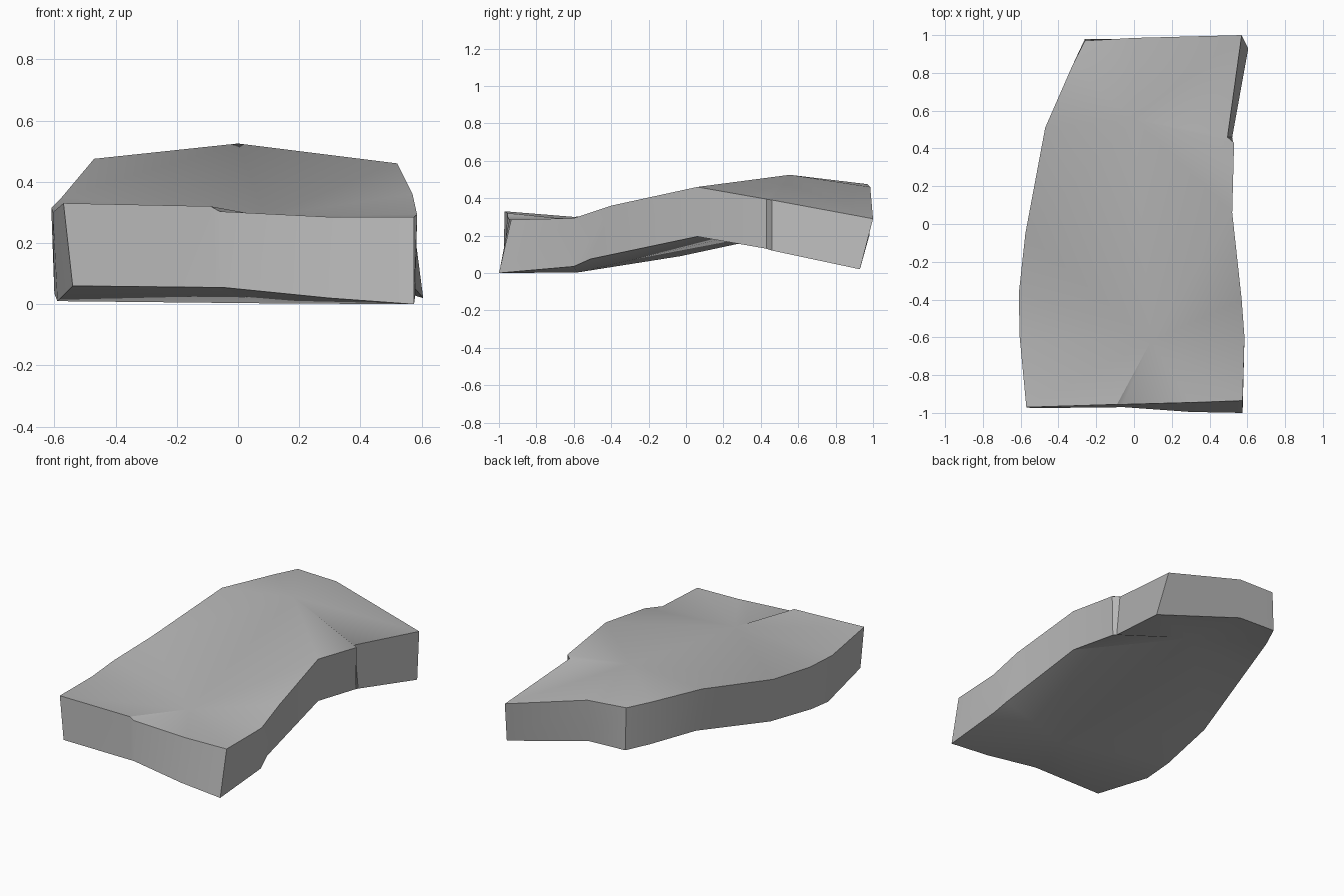
import bpy, bmesh, math
from mathutils import Vector

default_cube = bpy.data.objects.get("Cube")
if default_cube:
    bpy.data.objects.remove(default_cube, do_unlink=True)


def make_material(name, colour):
    material = bpy.data.materials.new(name)
    material.use_nodes = True
    material.diffuse_color = colour
    shader = material.node_tree.nodes["Principled BSDF"]
    shader.inputs["Base Color"].default_value = colour
    shader.inputs["Roughness"].default_value = 0.9
    return material


# Slab outline, counter-clockwise from the front left: upper corner, lower corner
front_rim = [
    ((-.57, -.97, .33), (-.54, -.975, .06)),
    ((-.09, -.955, .32), (-.08, -.97, .055)),
    ((-.06, -.955, .303), (-.05, -.97, .055)),
    ((.3, -.945, .285), (.3, -.995, .02)),
    ((.575, -.935, .285), (.575, -1, 0)),
]
right_rim = [
    ((.585, -.6, .293), (.58, -.6, .035)),
    ((.57, -.4, .36), (.56, -.51, .075)),
    ((.52, .06, .46), (.52, .06, .195)),
    ((.53, .43, .395), (.525, .43, .13)),
    ((.495, .46, .39), (.52, .46, .12)),
]
back_rim = [
    ((.57, 1, .29), (.605, .93, .02)),
    ((0, .985, .46), (0, .98, .2)),
    ((-.26, .97, .475), (-.26, .98, .21)),
]
left_rim = [
    ((-.33, .83, .475), (-.33, .83, .21)),
    ((-.47, .51, .475), (-.44, .53, .21)),
    ((-.575, -.05, .35), (-.57, -.03, .09)),
    ((-.61, -.37, .315), (-.6, -.4, .035)),
    ((-.605, -.6, .3), (-.59, -.58, .01)),
]
rim = front_rim + right_rim + back_rim + left_rim
right_turn = len(front_rim) + 2
left_turn = len(rim) - 3


def add_cap(bm, ring, front_hub, back_hub):
    """Fan each half of the ring to its own hub and join the hubs."""
    front = bm.verts.new(front_hub)
    back = bm.verts.new(back_hub)
    for i, vert in enumerate(ring):
        hub = back if right_turn <= i < left_turn else front
        bm.faces.new((vert, ring[(i + 1) % len(ring)], hub))
    bm.faces.new((ring[right_turn], back, front))
    bm.faces.new((ring[left_turn], front, back))


def build_slab():
    bm = bmesh.new()
    upper = [bm.verts.new(Vector(top)) for top, low in rim]
    lower = [bm.verts.new(Vector(low)) for top, low in rim]
    # Broken side walls
    for i in range(len(rim)):
        j = (i + 1) % len(rim)
        bm.faces.new((lower[i], lower[j], upper[j], upper[i]))
    # Dished top and matching underside
    add_cap(bm, upper, (.09, -.62, .287), (0, .555, .525))
    add_cap(bm, lower, (.08, -.58, .003), (0, .53, .26))
    bmesh.ops.recalc_face_normals(bm, faces=bm.faces[:])
    mesh = bpy.data.meshes.new("stone_slab")
    bm.to_mesh(mesh)
    bm.free()
    slab = bpy.data.objects.new("stone_slab", mesh)
    bpy.context.collection.objects.link(slab)
    return slab


stone_slab = build_slab()
stone_slab.data.materials.append(make_material("stone grey", (.47, .47, .47, 1)))

# Soft facets with sharp broken edges
bpy.ops.object.select_all(action="DESELECT")
stone_slab.select_set(True)
bpy.context.view_layer.objects.active = stone_slab
bpy.ops.object.shade_smooth_by_angle(angle=math.radians(30))
